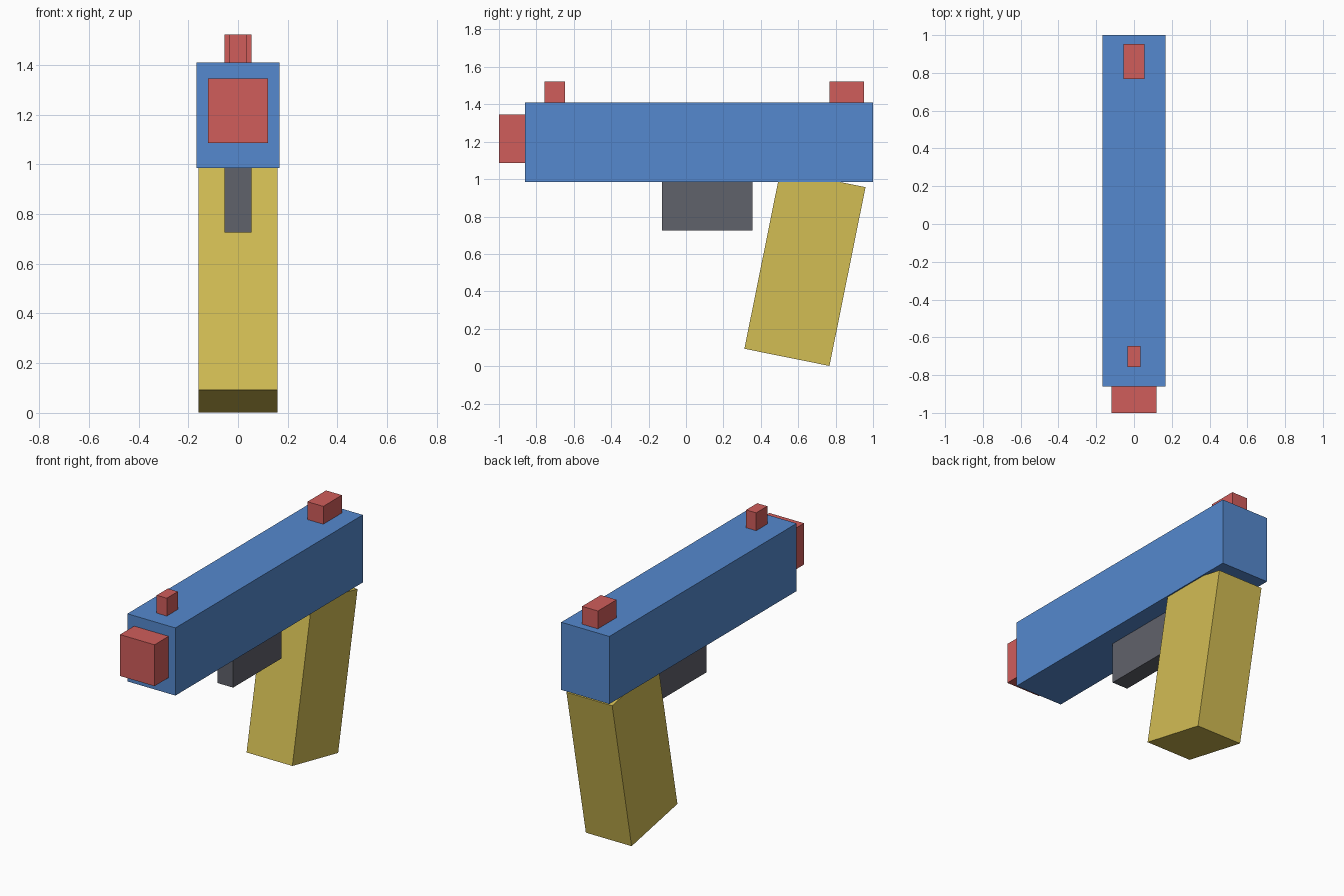
import bpy
import math
from mathutils import Matrix, Vector
import bmesh

default = bpy.data.objects.get("Cube")
if default:
    bpy.data.objects.remove(default, do_unlink=True)


def material(name, color):
    mat = bpy.data.materials.new(name)
    mat.use_nodes = True
    rgba = (*color, 1.0)
    mat.diffuse_color = rgba
    mat.node_tree.nodes["Principled BSDF"].inputs["Base Color"].default_value = rgba
    return mat


blue = material("blue", (0.09, 0.25, 0.62))
red = material("red", (0.63, 0.11, 0.105))
yellow = material("yellow", (0.65, 0.51, 0.088))
grey = material("dark_grey", (0.118, 0.122, 0.147))


def block(name, center, size, mat, tilt=0.0):
    """Flat-sided box, tilted about the x axis by the given degrees."""
    bm = bmesh.new()
    bmesh.ops.create_cube(bm, size=1.0)
    bmesh.ops.scale(bm, vec=Vector(size), verts=bm.verts)
    mesh = bpy.data.meshes.new(name)
    bm.to_mesh(mesh)
    bm.free()
    mesh.materials.append(mat)
    obj = bpy.data.objects.new(name, mesh)
    obj.matrix_world = Matrix.Translation(center) @ Matrix.Rotation(math.radians(tilt), 4, "X")
    bpy.context.collection.objects.link(obj)
    return obj


def span(name, width, y, z, mat):
    """Box centred on x, given by its y and z ranges."""
    return block(name, (0, sum(y) / 2, sum(z) / 2),
                 (width, y[1] - y[0], z[1] - z[0]), mat)


# Main body and muzzle
span("body", 0.334, (-0.86, 1.0), (0.985, 1.41), blue)
span("muzzle", 0.24, (-1.0, -0.86), (1.085, 1.345), red)

# Sights on top
span("front_sight", 0.07, (-0.757, -0.647), (1.41, 1.522), red)
span("rear_sight", 0.11, (0.768, 0.953), (1.41, 1.522), red)

# Trigger block below the body
span("trigger", 0.11, (-0.127, 0.355), (0.725, 0.985), grey)

# Slanted grip, its top corner sunk into the body
block("grip", (0, 0.636, 0.525), (0.318, 0.464, 0.975), yellow, tilt=-11.4)
